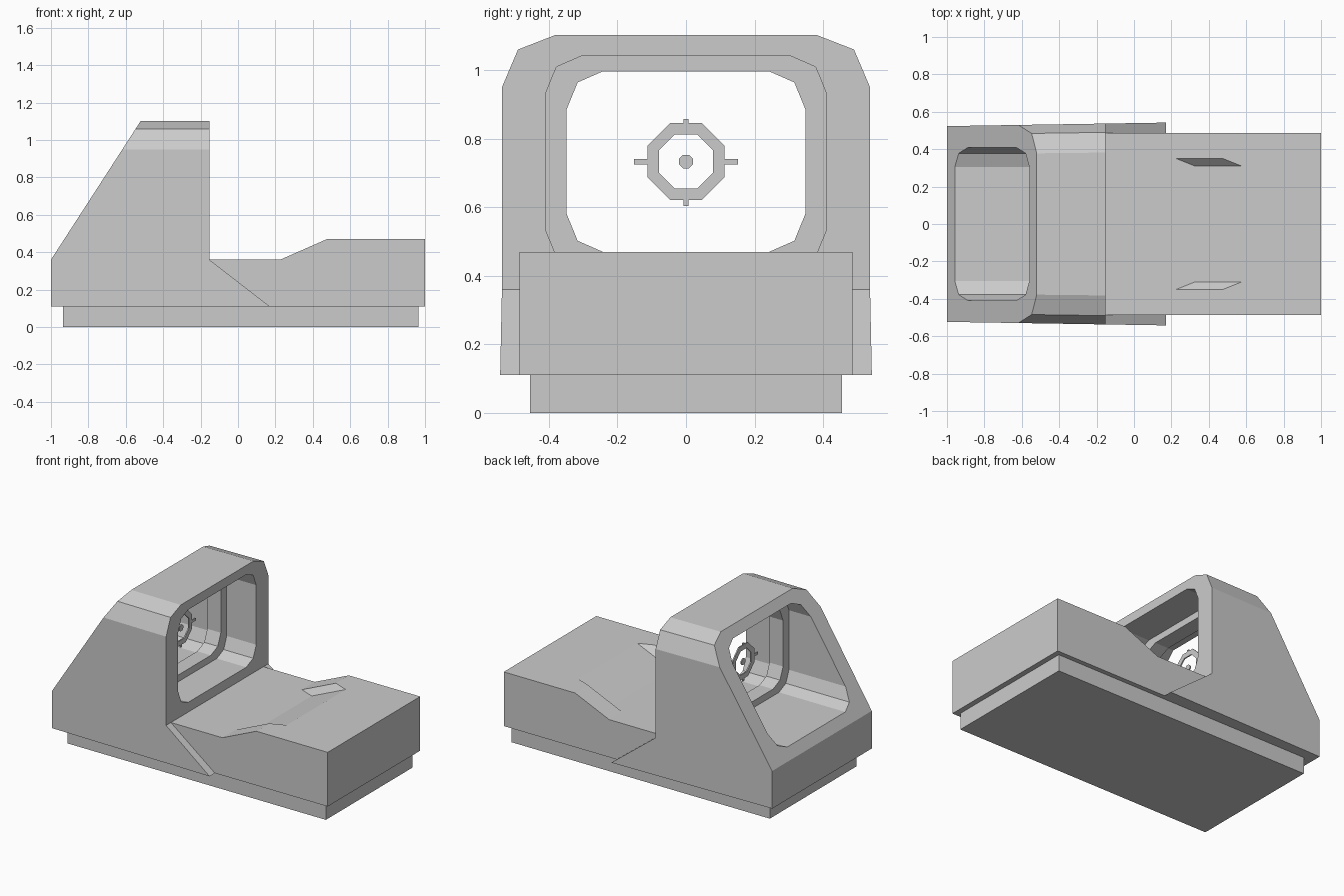
import bpy, bmesh, math
from mathutils import Vector

cube = bpy.data.objects.get("Cube")
if cube:
    bpy.data.objects.remove(cube, do_unlink=True)

grey = bpy.data.materials.new("matte_grey")
grey.use_nodes = True
grey.diffuse_color = (0.6, 0.6, 0.6, 1)
grey.node_tree.nodes["Principled BSDF"].inputs["Base Color"].default_value = (0.6, 0.6, 0.6, 1)


def finish(name, bm):
    bmesh.ops.recalc_face_normals(bm, faces=bm.faces)
    mesh = bpy.data.meshes.new(name)
    bm.to_mesh(mesh)
    bm.free()
    mesh.materials.append(grey)
    obj = bpy.data.objects.new(name, mesh)
    bpy.context.scene.collection.objects.link(obj)
    return obj


def loft(bm, rings, caps=True):
    """Skin a list of equal-length point rings."""
    rows = [[bm.verts.new(p) for p in ring] for ring in rings]
    n = len(rows[0])
    pairs = list(zip(rows, rows[1:])) if caps else list(zip(rows, rows[1:] + rows[:1]))
    for a, b in pairs:
        for i in range(n):
            j = (i + 1) % n
            bm.faces.new((a[i], a[j], b[j], b[i]))
    if caps:
        bm.faces.new(rows[0])
        bm.faces.new(rows[-1])


def along_x(loop, x):
    return [(x, y, z) for y, z in loop]


def along_y(loop, y):
    return [(x, y, z) for x, z in loop]


def tube(name, outer, inner, x0, x1):
    """Frame with a hole, running along x."""
    bm = bmesh.new()
    loft(bm, [along_x(outer, x0), along_x(outer, x1),
              along_x(inner, x1), along_x(inner, x0)], caps=False)
    return finish(name, bm)


def prism(name, loop, x0, x1):
    bm = bmesh.new()
    loft(bm, [along_x(loop, x0), along_x(loop, x1)])
    return finish(name, bm)


MID = 0.733  # height of the optical axis


def window(half_w, half_h):
    """Rectangle with two-step chamfered corners, centred on the optical axis."""
    corner = [(half_w, half_h - 0.11), (half_w - 0.032, half_h - 0.032), (half_w - 0.105, half_h)]
    quarter = corner + [(-y, z) for y, z in reversed(corner)]
    return [(y, MID + z) for y, z in quarter + [(-y, -z) for y, z in quarter]]


def octagon(apothem):
    r = apothem / math.cos(math.pi / 8)
    return [(r * math.cos((k + 0.5) * math.pi / 4), MID + r * math.sin((k + 0.5) * math.pi / 4))
            for k in range(8)]


def box_loop(y0, y1, z0, z1):
    return [(y0, z0), (y1, z0), (y1, z1), (y0, z1)]


# Mounting plate
prism("mounting_plate", box_loop(-0.455, 0.455, 0, 0.12), -0.935, 0.965)

# Rear deck, whose ramp sits further back between the two side shoulders
bm = bmesh.new()
sections = []
for y, shift in ((-0.486, 0), (-0.35, 0), (-0.31, 0.1), (0.31, 0.1), (0.35, 0), (0.486, 0)):
    profile = [(-0.2, 0.11), (1, 0.11), (1, 0.47), (0.475 + shift, 0.47),
               (0.225 + shift, 0.36), (-0.2, 0.36)]
    sections.append(along_y(profile, y))
loft(bm, sections)
finish("deck", bm)

# Hood: side profile, chamfered top edges, slight taper towards -x
HALF = 0.537
side = [(-1, 0.11), (0.17, 0.11), (-0.153, 0.36), (-0.153, 1.102), (-0.52, 1.102), (-1, 0.36)]
bm = bmesh.new()
loft(bm, [along_y(side, -HALF), along_y(side, HALF)])
chamfer = [(HALF, 0.95), (0.49, 1.06), (0.382, 1.102)]
for s in (-1, 1):
    for (ya, za), (yb, zb) in zip(chamfer, chamfer[1:]):
        bmesh.ops.bisect_plane(bm, geom=bm.verts[:] + bm.edges[:] + bm.faces[:], dist=1e-5,
                               plane_co=(0, s * ya, za), plane_no=(0, s * (zb - za), ya - yb),
                               clear_outer=True)
        bmesh.ops.holes_fill(bm, edges=[e for e in bm.edges if e.is_boundary], sides=0)
for v in bm.verts:
    v.co.y *= 1 + 0.03 * (v.co.x + 0.15)
hood = finish("hood", bm)

# Window cut straight through the hood
cutter = prism("window_cutter", window(0.41, 0.308), -1.3, 0.3)
cutter.hide_render = True
cut = hood.modifiers.new("window", 'BOOLEAN')
cut.operation = 'DIFFERENCE'
cut.solver = 'EXACT'
cut.object = cutter
graph = bpy.context.evaluated_depsgraph_get()
cut_mesh = bpy.data.meshes.new_from_object(hood.evaluated_get(graph))
hood.modifiers.clear()
hood.data = cut_mesh
bpy.data.objects.remove(cutter, do_unlink=True)

# Lens frame inside the window
tube("lens_frame", window(0.415, 0.313), window(0.348, 0.263), -0.47, -0.37)

# Reticle: ring, dot and four ticks
X0, X1 = -0.424, -0.416
tube("reticle_ring", octagon(0.112), octagon(0.079), X0, X1)
prism("reticle_dot", octagon(0.02), X0, X1)
for s, label in ((-1, "right"), (1, "left")):
    prism("reticle_tick_" + label, box_loop(s * 0.11, s * 0.152, MID - 0.008, MID + 0.008), X0, X1)
prism("reticle_tick_top", box_loop(-0.008, 0.008, MID + 0.11, MID + 0.124), X0, X1)
prism("reticle_tick_bottom", box_loop(-0.008, 0.008, MID - 0.129, MID - 0.11), X0, X1)
